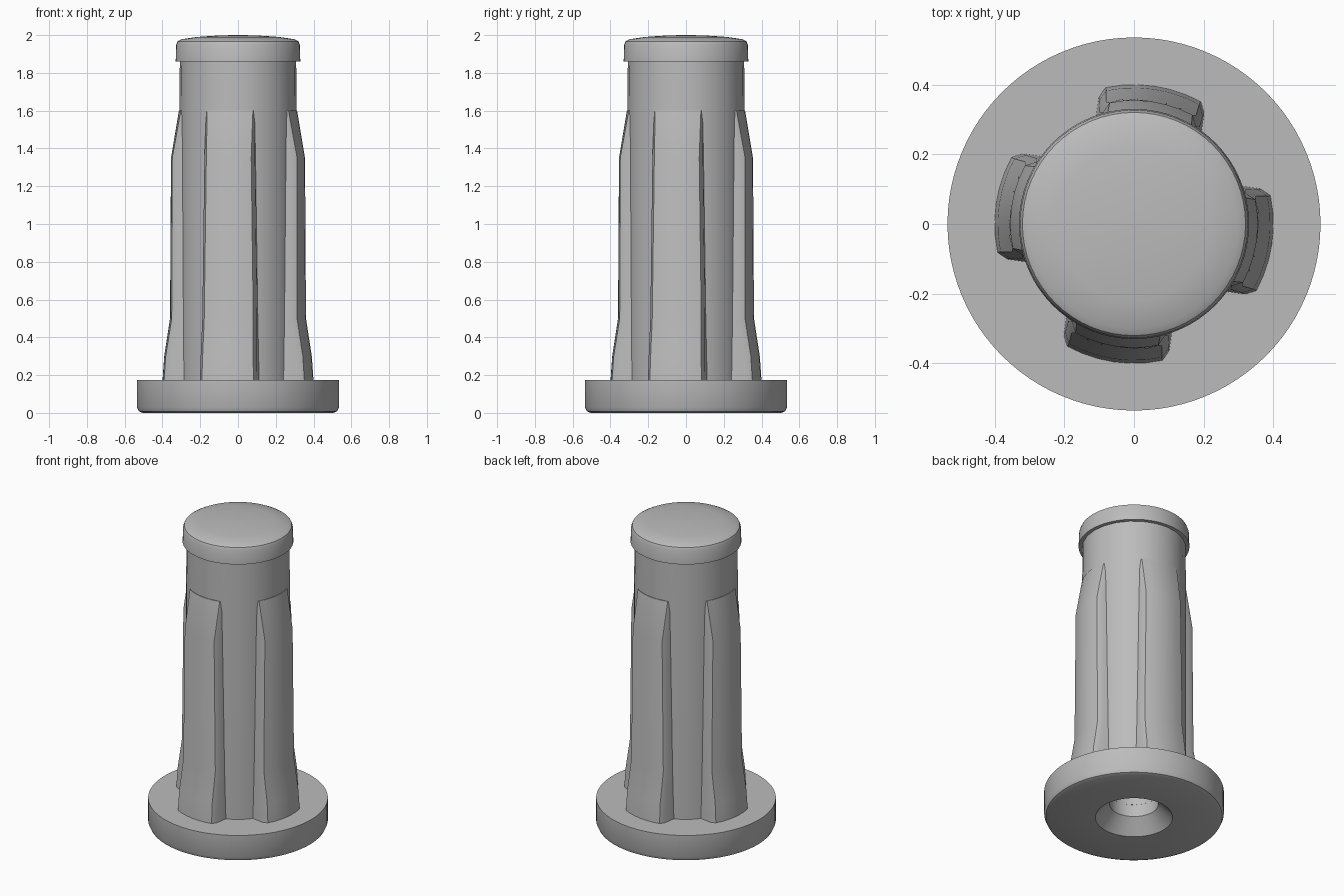
import bpy, bmesh, math

old = bpy.data.objects.get("Cube")
if old:
    bpy.data.objects.remove(old, do_unlink=True)

grey = bpy.data.materials.new("plain grey")
grey.use_nodes = True
colour = (0.5, 0.5, 0.5, 1)
grey.diffuse_color = colour
grey.node_tree.nodes["Principled BSDF"].inputs["Base Color"].default_value = colour


def finish(bm, name, angle=30):
    bmesh.ops.recalc_face_normals(bm, faces=bm.faces)
    mesh = bpy.data.meshes.new(name)
    bm.to_mesh(mesh)
    bm.free()
    mesh.materials.append(grey)
    obj = bpy.data.objects.new(name, mesh)
    bpy.context.collection.objects.link(obj)
    bpy.ops.object.select_all(action="DESELECT")
    obj.select_set(True)
    bpy.context.view_layer.objects.active = obj
    bpy.ops.object.shade_smooth_by_angle(angle=math.radians(angle))
    return obj


def loft(bm, rings, closed=False):
    """Skin a list of equal-length point rings."""
    loops = [[bm.verts.new(p) for p in ring] for ring in rings]
    n = len(loops[0])
    pairs = list(zip(loops, loops[1:]))
    if closed:
        pairs.append((loops[-1], loops[0]))
    for a, b in pairs:
        for i in range(n):
            j = (i + 1) % n
            bm.faces.new((a[i], a[j], b[j], b[i]))
    if not closed:
        bm.faces.new(loops[0])
        bm.faces.new(loops[-1])


def lathe(name, profile, sides, closed=False, angle=30):
    turns = [math.tau * i / sides for i in range(sides)]
    rings = [[(r * math.cos(t), r * math.sin(t), z) for t in turns] for r, z in profile]
    bm = bmesh.new()
    loft(bm, rings, closed)
    return finish(bm, name, angle)


# Round foot with a countersunk hole
lathe("foot_flange", [(0.23, 0), (0.505, 0), (0.525, 0.008), (0.535, 0.03),
                      (0.535, 0.175), (0.145, 0.175), (0.145, 0.09)], 96, True)

# Hollow shaft, closed at the top
lathe("shaft", [(0.145, 0.17), (0.31, 0.17), (0.31, 1.6), (0.308, 1.88),
                (0.145, 1.88), (0.145, 1.7)], 24, True, 20)
lathe("bore_end", [(0.15, 1.7), (0.15, 1.75)], 32)

# Domed cap with a rounded rim
lathe("cap", [(0.33, 1.86), (0.327, 1.95), (0.32, 1.967), (0.3, 1.978),
              (0.22, 1.99), (0.12, 1.997), (0.03, 2.0)], 64)

# Four tapered grip ribs, slightly turned from the axes
LEVELS = [(0.17, 0.4, 0.153), (0.3, 0.391, 0.15), (0.5, 0.36, 0.146),
          (1.35, 0.355, 0.135), (1.6, 0.313, 0.13)]


def rib_ring(z, radius, half, turn):
    inner = 0.22
    chamfer = min(0.025, radius - 0.3)
    edge = math.sqrt(radius ** 2 - half ** 2)
    pts = [(inner, -half), (edge - chamfer, -half)]
    for i in range(7):
        y = (half - chamfer * 0.6) * (i / 3 - 1)
        pts.append((math.sqrt(radius ** 2 - y ** 2), y))
    pts += [(edge - chamfer, half), (inner, half)]
    c, s = math.cos(turn), math.sin(turn)
    return [(x * c - y * s, x * s + y * c, z) for x, y in pts]


for i, side in enumerate(("left", "back", "right", "front")):
    turn = math.radians(90 * i - 8.4)
    bm = bmesh.new()
    loft(bm, [rib_ring(*level, turn) for level in LEVELS])
    finish(bm, side + "_rib", 35)
